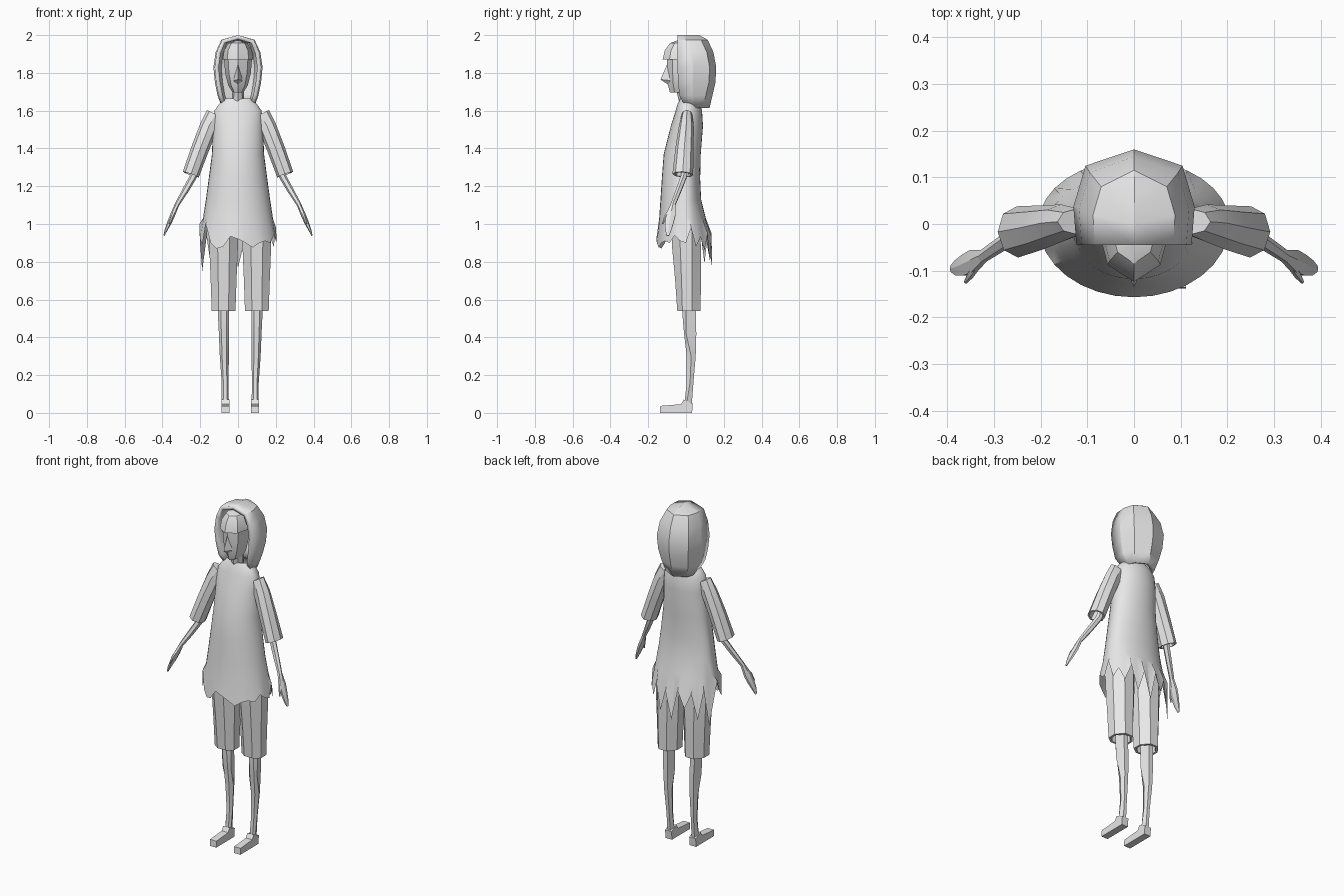
import bpy, bmesh, math
from mathutils import Vector

cube = bpy.data.objects.get("Cube")
if cube:
    bpy.data.objects.remove(cube, do_unlink=True)

grey = bpy.data.materials.new("plain_grey")
grey.use_nodes = True
grey.diffuse_color = (0.8, 0.8, 0.8, 1)
grey.node_tree.nodes["Principled BSDF"].inputs["Base Color"].default_value = (0.8, 0.8, 0.8, 1)


def finish(name, bm, smooth=25):
    """Turn a bmesh into a named, shaded object."""
    bmesh.ops.remove_doubles(bm, verts=bm.verts, dist=0.0005)
    bmesh.ops.recalc_face_normals(bm, faces=bm.faces)
    mesh = bpy.data.meshes.new(name)
    bm.to_mesh(mesh)
    bm.free()
    mesh.materials.append(grey)
    obj = bpy.data.objects.new(name, mesh)
    bpy.context.collection.objects.link(obj)
    bpy.ops.object.select_all(action="DESELECT")
    obj.select_set(True)
    bpy.context.view_layer.objects.active = obj
    bpy.ops.object.shade_smooth_by_angle(angle=math.radians(smooth))
    return obj


def loft(name, rings, closed=True, start=True, end=True, place=None, smooth=25):
    """Skin a list of point rings, with optional end caps."""
    bm = bmesh.new()
    rows = [[bm.verts.new(place(p) if place else p) for p in ring] for ring in rings]
    n = len(rows[0])
    for a, b in zip(rows, rows[1:]):
        for i in range(n if closed else n - 1):
            j = (i + 1) % n
            bm.faces.new((a[i], a[j], b[j], b[i]))
    if start:
        bm.faces.new(rows[0])
    if end:
        bm.faces.new(rows[-1])
    return finish(name, bm, smooth)


def oval(z, hx, front, back, n=8, cx=0.0, turn=0.0):
    """Level ring; its first point faces the front."""
    ring = []
    for i in range(n):
        a = 2 * math.pi * (i + turn) / n
        c = math.cos(a)
        ring.append(Vector((cx + hx * math.sin(a),
                            -c * (-front if c > 0 else back) if front < 0 < back
                            else (front + back) / 2 - c * (back - front) / 2, z)))
    return ring


def tube(stations, n=6):
    """Rings across a path of (x, y, z, side radius, depth radius)."""
    pts = [Vector(s[:3]) for s in stations]
    rings = []
    for i, (p, s) in enumerate(zip(pts, stations)):
        t = (pts[min(i + 1, len(pts) - 1)] - pts[max(i - 1, 0)]).normalized()
        u = Vector((0, 1, 0)).cross(t).normalized()
        v = t.cross(u)
        rings.append([p + u * s[3] * math.cos(2 * math.pi * k / n)
                      + v * s[4] * math.sin(2 * math.pi * k / n) for k in range(n)])
    return rings


# Tunic with a torn hem
N = 32
body = [(1.665, .065, -.03, .05), (1.635, .10, -.045, .075), (1.60, .125, -.055, .085),
        (1.52, .132, -.08, .09), (1.37, .138, -.118, .078), (1.24, .155, -.128, .075),
        (1.13, .17, -.135, .08), (1.03, .185, -.142, .105)]
rings = [oval(*r, n=N) for r in body]
hem = [.92, .90, .875, .90, .91, .90, .94, .91, .90, .98, .88, .93, .86, .95, .80, .93,
       .77, .95, .85, .94, .79, .96, .75, .90, 1.0, .92, .89, 1.0, .90, .87, .88, .935]
skirt = oval(.9, .205, -.157, .138, n=N)
for p, z in zip(skirt, hem):
    p.z = z
rings.append(skirt)
loft("tunic", rings, start=False, end=False, smooth=35)

# Hood: open-fronted rows closed along a top ridge
rows = [(1.615, .085, 0, .125), (1.68, .108, -.035, .14), (1.75, .122, -.042, .156),
        (1.83, .13, -.045, .16), (1.91, .118, -.045, .145), (1.975, .088, -.045, .115),
        (2.0, 0, -.045, .07)]
hood_rows = []
for z, hx, front, back in rows:
    half = [(.95, front), (1, front + (back - front) * .4), (.8, back - .035)]
    row = [Vector((hx * k, y, z)) for k, y in half] + [Vector((0, back, z))]
    row += [Vector((-hx * k, y, z)) for k, y in reversed(half)]
    hood_rows.append(row)
hood = loft("hood", hood_rows, closed=False, start=False, end=False, smooth=20)
shell = hood.modifiers.new("cloth", "SOLIDIFY")
shell.thickness = .022
shell.offset = -1

# Head, skull cap, nose and neck
face = [(1.695, .028, -.085, .01), (1.735, .052, -.095, .03), (1.80, .068, -.10, .05),
        (1.875, .074, -.10, .07)]
loft("face", [oval(*r) for r in face])
cap = [(1.87, .08, -.124, .08), (1.92, .074, -.112, .075), (1.957, .05, -.085, .05),
       (1.972, .012, -.045, .02)]
loft("skull_cap", [oval(*r) for r in cap])
bm = bmesh.new()
top, tip, low, left, right = [bm.verts.new(p) for p in (
    (0, -.098, 1.85), (0, -.135, 1.765), (0, -.09, 1.735), (.024, -.085, 1.76), (-.024, -.085, 1.76))]
for tri in ((top, left, tip), (top, tip, right), (tip, left, low), (tip, low, right)):
    bm.faces.new(tri)
finish("nose", bm)
loft("neck", [oval(1.60, .034, -.025, .04), oval(1.74, .03, -.06, .02)])

# Limbs, built once and reflected
LEG_AXIS = .0117
for side, label in ((1, "left"), (-1, "right")):
    def arm(p, s=side):
        return Vector((p.x * s, p.y, p.z))

    def leg(p, s=side):
        return Vector((LEG_AXIS + p.x * s, p.y, p.z))

    sleeve = tube([(.12, .005, 1.58, .05, .028), (.155, .002, 1.515, .048, .04),
                   (.20, -.008, 1.40, .047, .048), (.25, -.017, 1.262, .045, .055)], 8)
    inner = tube([(.23, -.012, 1.32, .03, .036), (.25, -.017, 1.262, .036, .045)], 8)
    loft(label + "_sleeve", sleeve + [inner[1], inner[0]], place=arm)
    loft(label + "_forearm", tube([(.20, -.005, 1.36, .024, .022), (.237, -.012, 1.25, .019, .018),
                                   (.28, -.04, 1.175, .017, .016), (.325, -.07, 1.10, .012, .014)]),
         place=arm)
    loft(label + "_hand", tube([(.322, -.068, 1.105, .012, .014), (.345, -.08, 1.05, .013, .028),
                                (.362, -.088, 1.01, .012, .026), (.38, -.094, .97, .008, .019),
                                (.392, -.096, .938, .003, .008)]), place=arm)
    loft(label + "_thumb", tube([(.334, -.085, 1.07, .008, .01), (.35, -.108, 1.04, .008, .009),
                                 (.361, -.124, 1.0, .004, .004)]), place=arm)

    # Shorts leg with a turned-in cuff
    shorts = [(1.02, .082, -.085, .08), (.88, .082, -.08, .085), (.70, .074, -.062, .085),
              (.54, .068, -.05, .084), (.54, .055, -.038, .07), (.60, .05, -.03, .065)]
    loft(label + "_shorts_leg", [oval(*r, cx=.088, turn=.5) for r in shorts], place=leg)

    shin = [(.62, .029, -.02, .06, .088), (.50, .029, -.02, .06, .088),
            (.42, .027, -.012, .063, .086), (.30, .024, 0, .055, .084),
            (.16, .018, .001, .042, .08), (.03, .019, -.012, .034, .079)]
    loft(label + "_shin", [oval(*r[:4], n=6, cx=r[4], turn=.5) for r in shin], place=leg)

    # Foot: side profile swept across its width
    sole = [(-.138, 0), (.032, 0), (.036, .05), (-.012, .07), (-.026, .046), (-.136, .037)]
    loft(label + "_foot", [[Vector((x, y, z)) for y, z in sole] for x in (.058, .1)], place=leg)
